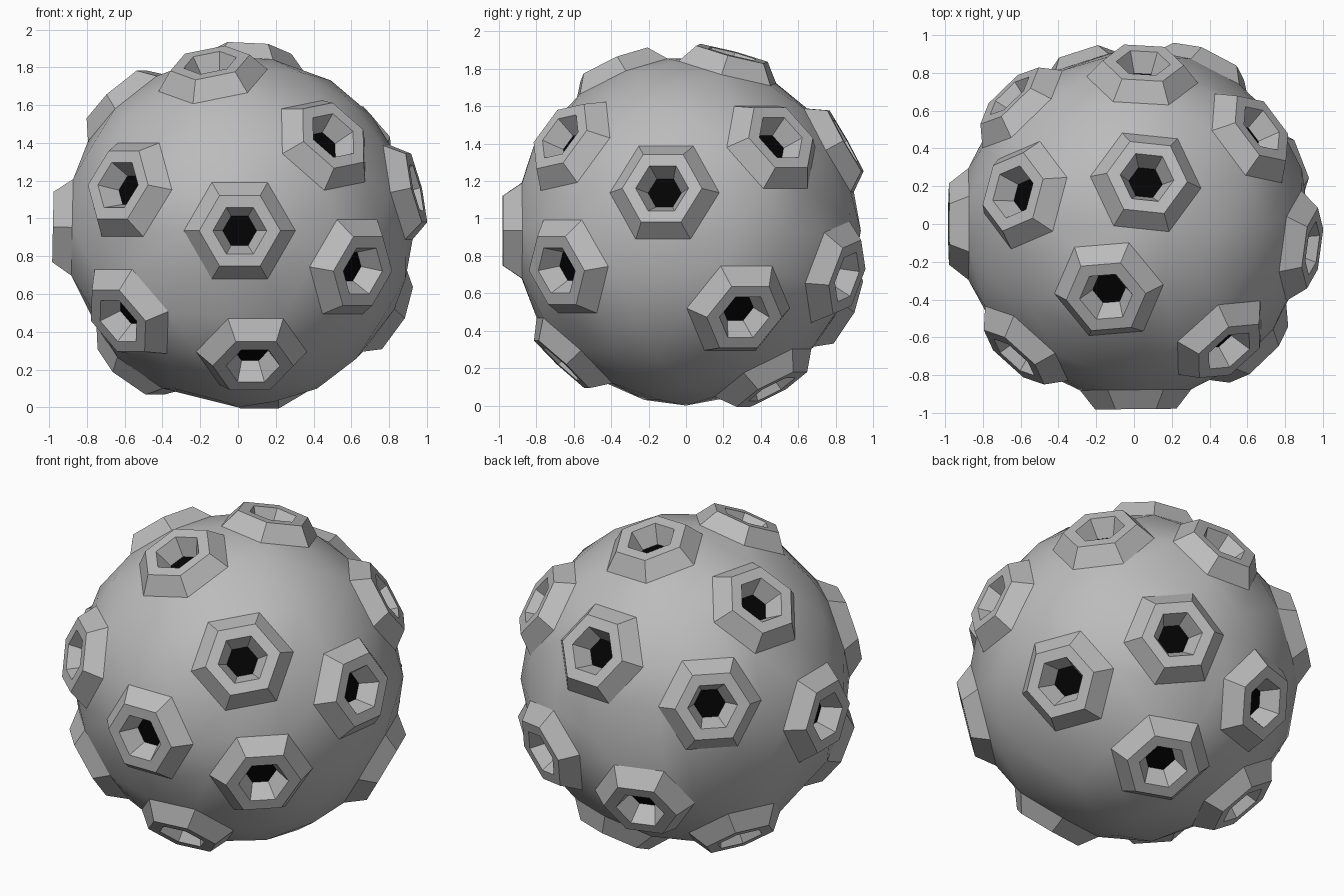
import bpy, bmesh, math
from mathutils import Vector

if "Cube" in bpy.data.objects:
    bpy.data.objects.remove(bpy.data.objects["Cube"])

R_BALL, R_BASE = 0.935, 0.926  # open body, body near the craters
CENTRE = Vector((0, 0, 0.935))
# rings of one crater: (radius, distance from body centre)
BASE = (0.295, math.sqrt(R_BASE ** 2 - 0.295 ** 2))
RIM_OUT, RIM_IN, FLOOR = (0.215, 0.98), (0.143, 0.98), (0.09, 0.87)

# crater directions, plus a twist in degrees
craters = [
    (0.01, -1, 0, 0), (-.63, -.70, .24, 0), (.51, -.68, .51, 10), (.65, -.68, -.21, 0),
    (.08, -.67, -.72, 0), (-.65, -.59, -.49, 0), (-.15, -.39, .90, 28), (.07, .25, .96, 10),
    (-.64, .17, .72, 0), (.05, .87, .49, 0), (-.67, .69, .26, 0), (-.98, 0, .02, 0),
    (.96, -.13, .23, 0), (.68, .51, .50, 0), (.80, .31, -.46, 0), (.40, .87, -.25, 12),
    (.17, .46, -.85, 0), (-.27, .84, -.44, 0), (-.57, .28, -.75, 0),
]


def ring(bm, n, twist, spec):
    """Six vertices around direction n."""
    east = Vector((0, 0, 1)).cross(n).normalized()
    north = n.cross(east)
    verts = []
    for i in range(6):
        a = math.radians(60 * i + twist)
        p = n * spec[1] + (east * math.cos(a) + north * math.sin(a)) * spec[0]
        verts.append(bm.verts.new(p + CENTRE))
    return verts


def make_object(name, bm, grey):
    mesh = bpy.data.meshes.new(name)
    bm.to_mesh(mesh)
    bm.free()
    mat = bpy.data.materials.new(name + "_colour")
    mat.diffuse_color = (grey, grey, grey, 1)
    mat.use_nodes = True
    mat.node_tree.nodes["Principled BSDF"].inputs["Base Color"].default_value = mat.diffuse_color
    mesh.materials.append(mat)
    ob = bpy.data.objects.new(name, mesh)
    bpy.context.collection.objects.link(ob)


dirs = [(Vector(c[:3]).normalized(), c[3]) for c in craters]

# points of a ball, only in the open areas between craters
ball = bmesh.new()
bmesh.ops.create_icosphere(ball, subdivisions=3, radius=R_BALL)
points = [v.co.copy() for v in ball.verts
          if all(v.co.angle(n) > math.radians(28) for n, t in dirs)]
ball.free()

# body skin stretched between the crater bases
bm = bmesh.new()
for p in points:
    bm.verts.new(p + CENTRE)
bases = [ring(bm, n, t, BASE) for n, t in dirs]
bmesh.ops.convex_hull(bm, input=bm.verts[:])
base_sets = [set(b) for b in bases]
lids = [f for f in bm.faces if any(set(f.verts) <= s for s in base_sets)]
bmesh.ops.delete(bm, geom=lids, context='FACES_ONLY')
for e in [e for e in bm.edges if not e.link_faces]:
    bm.edges.remove(e)
for f in bm.faces:
    f.smooth = True

# raised rims and tapering crater walls
for (n, t), base in zip(dirs, bases):
    loops = [base] + [ring(bm, n, t, s) for s in (RIM_OUT, RIM_IN, FLOOR)]
    for lo, hi in zip(loops, loops[1:]):
        for i in range(6):
            j = (i + 1) % 6
            bm.faces.new((lo[i], lo[j], hi[j], hi[i])).smooth = False
bmesh.ops.recalc_face_normals(bm, faces=bm.faces[:])
make_object("cratered_body", bm, 0.5)

# dark crater floors
bm = bmesh.new()
for n, t in dirs:
    bm.faces.new(ring(bm, n, t, FLOOR))
make_object("crater_floors", bm, 0.001)
